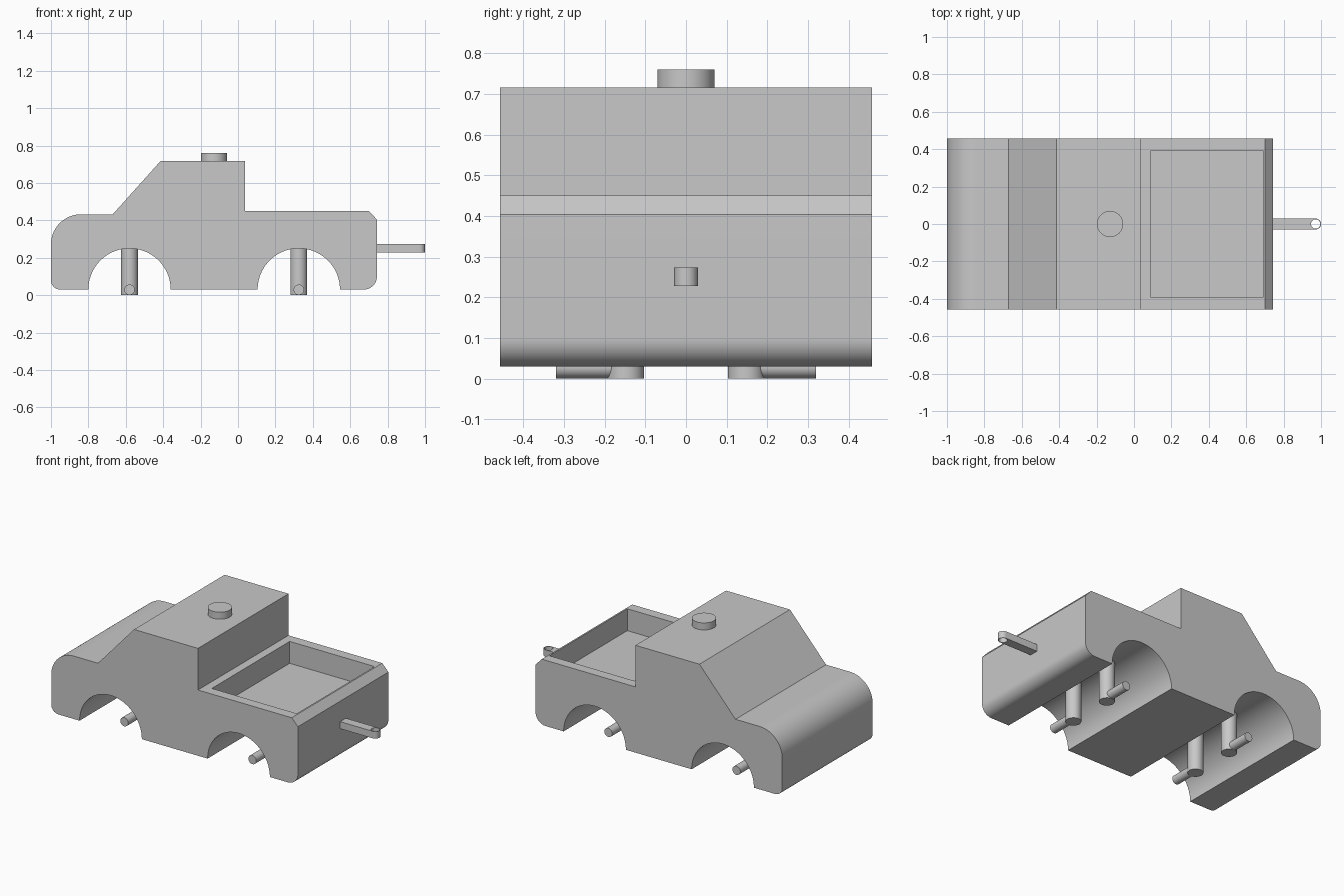
import bpy
import bmesh
import math
from mathutils import Matrix, Vector

cube = bpy.data.objects.get("Cube")
if cube:
    bpy.data.objects.remove(cube, do_unlink=True)

GREY = (0.58, 0.58, 0.58, 1.0)
grey = bpy.data.materials.new("plain grey")
grey.use_nodes = True
grey.diffuse_color = GREY
grey.node_tree.nodes["Principled BSDF"].inputs["Base Color"].default_value = GREY


def arc(cx, cz, r, start, end, steps=16):
    """Points along an arc, angles in degrees."""
    angles = [math.radians(start + (end - start) * i / steps) for i in range(steps + 1)]
    return [(cx + r * math.cos(a), cz + r * math.sin(a)) for a in angles]


def finish(name, bm):
    bmesh.ops.recalc_face_normals(bm, faces=bm.faces)
    mesh = bpy.data.meshes.new(name)
    bm.to_mesh(mesh)
    bm.free()
    mesh.materials.append(grey)
    obj = bpy.data.objects.new(name, mesh)
    bpy.context.collection.objects.link(obj)
    return obj


def extrude(name, points, offset):
    """Extrude a closed outline of 3D points along an offset."""
    bm = bmesh.new()
    face = bm.faces.new([bm.verts.new(p) for p in points])
    new = bmesh.ops.extrude_face_region(bm, geom=[face], use_keep_orig=True)["geom"]
    verts = [g for g in new if isinstance(g, bmesh.types.BMVert)]
    bmesh.ops.translate(bm, verts=verts, vec=offset)
    return finish(name, bm)


def rod(name, start, end, radius, sides=40):
    start, end = Vector(start), Vector(end)
    axis = end - start
    turn = axis.to_track_quat("Z", "Y").to_matrix().to_4x4()
    bm = bmesh.new()
    bmesh.ops.create_cone(bm, cap_ends=True, segments=sides, radius1=radius,
                          radius2=radius, depth=axis.length,
                          matrix=Matrix.Translation((start + end) / 2) @ turn)
    return finish(name, bm)


def cut(obj, cutter):
    mod = obj.modifiers.new("cut", "BOOLEAN")
    mod.operation = "DIFFERENCE"
    mod.solver = "EXACT"
    mod.object = cutter
    bpy.context.view_layer.objects.active = obj
    bpy.ops.object.modifier_apply(modifier=mod.name)
    bpy.data.objects.remove(cutter, do_unlink=True)


HALF_WIDTH = 0.457
FLOOR = 0.03
AXLES = {"front": -0.58, "rear": 0.325}

# Pickup body: side outline with wheel arches, extruded across the width
outline = arc(-0.95, 0.08, 0.05, 180, 270, 10)
for x in AXLES.values():
    outline += arc(x, FLOOR, 0.22, 180, 0, 40)
outline += arc(0.673, 0.10, 0.07, 270, 360, 12)
outline += [(0.743, 0.404), (0.70, 0.45), (0.037, 0.45), (0.037, 0.716),
            (-0.415, 0.716), (-0.67, 0.432)]
outline += arc(-0.84, 0.272, 0.16, 90, 180, 20)
body = extrude("body", [(x, -HALF_WIDTH, z) for x, z in outline],
               (0, 2 * HALF_WIDTH, 0))

# Cargo bed recess
bed = [(0.09, -0.393, 0.31), (0.69, -0.393, 0.31), (0.69, 0.393, 0.31), (0.09, 0.393, 0.31)]
cut(body, extrude("bed_cutter", bed, (0, 0, 0.3)))

# Tow hitch: rounded bar with a pin hole
tip = arc(0.971, 0, 0.029, -90, 90)
hitch_outline = [(0.72, -0.029)] + tip + [(0.72, 0.029)]
hitch = extrude("tow_hitch", [(x, y, 0.228) for x, y in hitch_outline], (0, 0, 0.045))
cut(hitch, rod("hole_cutter", (0.971, 0, 0.1), (0.971, 0, 0.4), 0.025))

parts = [body, hitch]

# Roof knob
parts.append(rod("roof_knob", (-0.128, 0, 0.70), (-0.128, 0, 0.761), 0.07, 48))

# Axle posts with outward wheel pins
for end, x in AXLES.items():
    for side, s in (("left", 1), ("right", -1)):
        parts.append(rod(f"{end}_{side}_post", (x, s * 0.148, 0), (x, s * 0.148, 0.28), 0.045))
        parts.append(rod(f"{end}_{side}_wheel_pin", (x, s * 0.148, 0.029),
                         (x, s * 0.32, 0.029), 0.028, 32))

# Smooth the rounded surfaces, keep the corners crisp
bpy.ops.object.select_all(action="DESELECT")
for obj in parts:
    obj.select_set(True)
bpy.context.view_layer.objects.active = body
bpy.ops.object.shade_smooth_by_angle(angle=math.radians(30))
